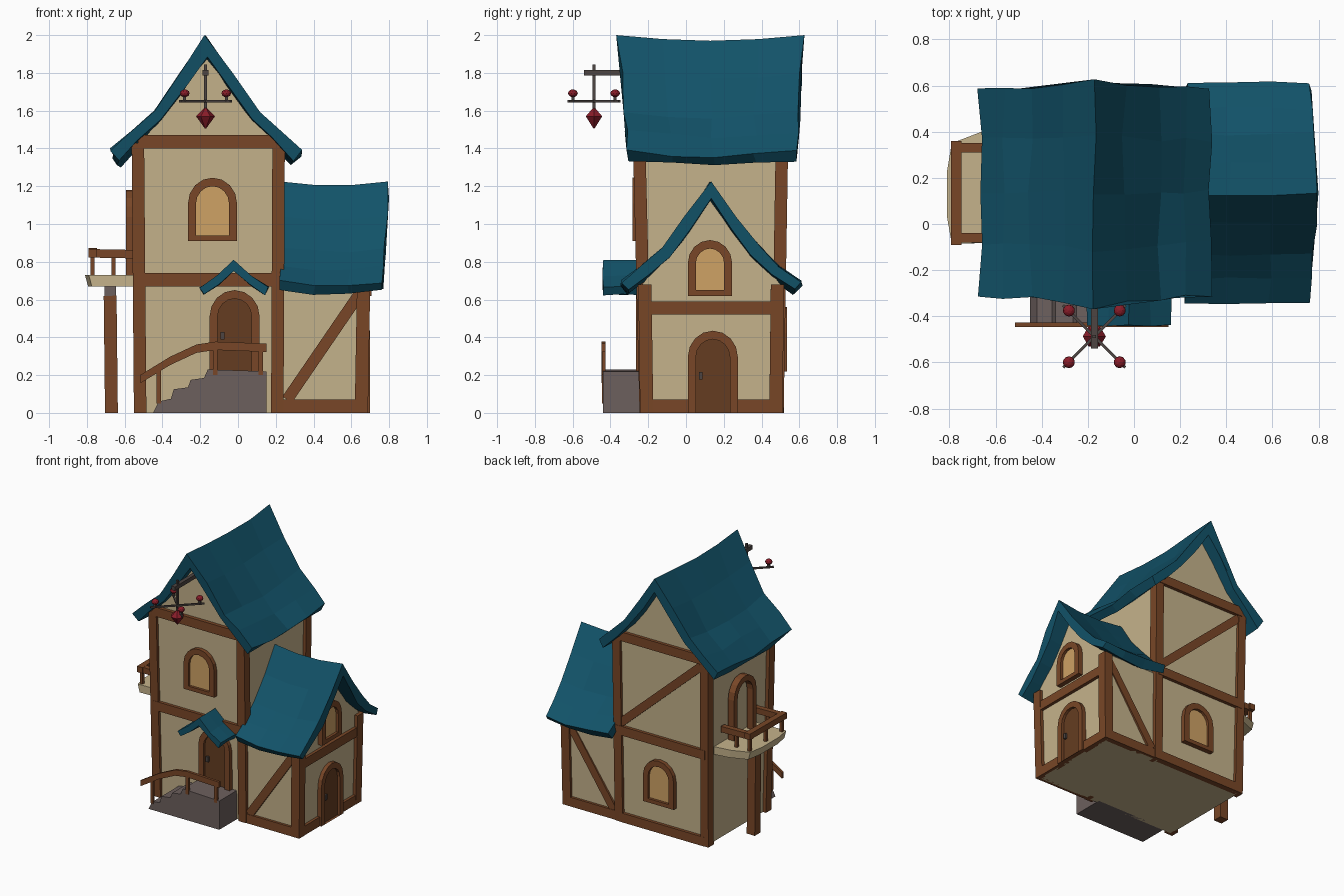
import bpy, bmesh, math, random
from mathutils import Vector, Matrix

if "Cube" in bpy.data.objects:
    bpy.data.objects.remove(bpy.data.objects["Cube"])

random.seed(4)


def material(name, r, g, b):
    m = bpy.data.materials.new(name)
    m.diffuse_color = (r, g, b, 1)
    m.use_nodes = True
    m.node_tree.nodes["Principled BSDF"].inputs["Base Color"].default_value = m.diffuse_color
    return m


PLASTER = material("cream plaster", 0.56, 0.45, 0.26)
WOOD = material("brown timber", 0.19, 0.062, 0.02)
TEAL = material("teal shingle", 0.006, 0.085, 0.14)
STONE = material("grey stone", 0.15, 0.115, 0.11)
RED = material("dark red lantern", 0.25, 0.012, 0.022)
GLASS = material("amber glass", 0.62, 0.36, 0.13)
IRON = material("dark iron", 0.075, 0.06, 0.055)
DOOR = material("dark door wood", 0.13, 0.046, 0.015)


def mesh(name, verts, faces, mat):
    bm = bmesh.new()
    vs = [bm.verts.new(v) for v in verts]
    for f in faces:
        bm.faces.new([vs[i] for i in f])
    bmesh.ops.recalc_face_normals(bm, faces=bm.faces)
    me = bpy.data.meshes.new(name)
    bm.to_mesh(me)
    bm.free()
    me.materials.append(mat)
    ob = bpy.data.objects.new(name, me)
    bpy.context.collection.objects.link(ob)
    return ob


def loft(name, rings, mat, closed=False):
    """Skin equal closed rings; cap the ends, or join last to first."""
    n, k = len(rings[0]), len(rings)
    faces = []
    for j in range(k if closed else k - 1):
        a, b = j * n, (j + 1) % k * n
        faces += [(a + i, a + (i + 1) % n, b + (i + 1) % n, b + i) for i in range(n)]
    if not closed:
        faces += [tuple(range(n)), tuple(range((k - 1) * n, k * n))]
    return mesh(name, [v for r in rings for v in r], faces, mat)


def beam(name, p, q, w, d, n, mat=WOOD):
    """Box from p to q; d is its thickness along n, w across."""
    p, q, n = Vector(p), Vector(q), Vector(n)
    s = (q - p).normalized().cross(n).normalized() * w / 2
    t = n.normalized() * d / 2
    return loft(name, [[c + s + t, c - s + t, c - s - t, c + s - t] for c in (p, q)], mat)


def arch(w, z0, z1, steps=8):
    """Round-topped outline as (u, v) points."""
    r = w / 2
    rise = min(r * 1.05, z1 - z0)
    pts = [(-r, z0), (r, z0)]
    for i in range(steps + 1):
        a = math.pi * i / steps
        pts.append((r * math.cos(a), z1 - rise + rise * math.sin(a)))
    return pts


def opening(name, x, y, turn, w, z0, z1, fill, sill=0.0):
    """Arched timber frame with a panel, on a wall turned about z (0 = front)."""
    m = Matrix.Translation((x, y, 0)) @ Matrix.Rotation(math.radians(turn), 4, 'Z')
    at = lambda pts, d: [m @ Vector((u, -d, v)) for u, v in pts]
    out, inn = arch(w, z0, z1), arch(w - 0.085, z0 + sill, z1 - 0.045)
    loft(name + "_frame", [at(out, -0.02), at(out, 0.032), at(inn, 0.032), at(inn, -0.02)], WOOD, True)
    if fill:
        loft(name + "_panel", [at(inn, 0.003), at(inn, 0.012)], fill)
    if fill is DOOR:
        h = m @ Vector((-w * 0.24, -0.018, z0 + (z1 - z0) * 0.45))
        beam(name + "_handle", h - Vector((0, 0, .02)), h + Vector((0, 0, .02)), 0.02, 0.02, (1, 0, 0), IRON)


def roof(name, axis, centre, outer, inner, a, b, ext, sag, jit, n=5):
    """Thick gable roof: half profiles (offset, z) run ridge to eave."""
    loop = [(-d, z) for d, z in reversed(outer)] + outer[1:]
    loop += list(reversed(inner)) + [(-d, z) for d, z in inner[1:]]
    lo, hi = outer[-1][1], outer[0][1]
    rings = []
    for i in range(n):
        t = i / (n - 1)
        ring = []
        for d, z in loop:
            k = max(0, (z - lo) / (hi - lo))
            s = a - ext[0] * k + t * (b + ext[1] * k - a + ext[0] * k)
            j = [random.uniform(-jit, jit) for _ in range(3)]
            across = centre + d + j[0]
            s += j[1]
            z += j[2] * (1 - k) - sag * math.sin(math.pi * t)
            ring.append((across, s, z) if axis == 'Y' else (s, across, z))
        rings.append(ring)
    return loft(name, rings, TEAL)


# Plaster walls: each gabled house section along its ridge
def section(yv):
    return [(-0.525, yv[0], 0), (0.215, yv[0], 0), (0.225, yv[1], 1.4),
            (-0.17, yv[2], 1.88), (-0.535, yv[1], 1.4)]


loft("tower_walls", [section((-0.225, -0.258, -0.265)), section((0.495, 0.52, 0.525))], PLASTER)
loft("wing_walls", [[(x, -0.222, 0), (x, 0.492, 0), (x + dx, 0.50, 0.68), (x + dx, 0.135, 1.15),
                     (x + dx, -0.232, 0.68)] for x, dx in ((0.2, 0), (0.665, 0.01))], PLASTER)

# Tower corner posts, leaning slightly outward
for x0, x1, sx in ((-0.518, -0.53, "left"), (0.208, 0.215, "right")):
    for y0, y1, sy in ((-0.213, -0.248, "front"), (0.484, 0.508, "back")):
        beam(f"tower_post_{sy}_{sx}", (x0, y0, 0), (x1, y1, 1.43), 0.066, 0.066, (0, 1, 0))
# Wing corner posts
for y0, y1, sy in ((-0.208, -0.218, "front"), (0.476, 0.484, "back")):
    beam(f"wing_post_{sy}", (0.653, y0, 0), (0.665, y1, 0.68), 0.07, 0.07, (0, 1, 0))

# Horizontal tower beams, front and back
for z, yf, yb in ((0.705, -0.243, 0.509), (1.435, -0.262, 0.522)):
    for y, s in ((yf, "front"), (yb, "back")):
        beam(f"tower_beam_{s}", (-0.53, y, z), (0.22, y, z), 0.07, 0.045, (0, 1, 0))
beam("tower_sill_back", (-0.52, 0.497, 0.035), (0.2, 0.497, 0.035), 0.07, 0.045, (0, 1, 0))
beam("tower_brace_back", (0.19, 0.507, 0.76), (-0.5, 0.517, 1.38), 0.06, 0.035, (0, 1, 0))

# Wing sills, braces and end beams
for y, s in ((-0.222, "front"), (0.492, "back")):
    beam(f"wing_sill_{s}", (0.22, y, 0.035), (0.65, y, 0.035), 0.07, 0.04, (0, 1, 0))
    beam(f"wing_brace_{s}", (0.26, y, 0.07), (0.65, y - 0.004, 0.64), 0.06, 0.035, (0, 1, 0))
for y0, y1 in ((-0.2, 0.02), (0.26, 0.47)):
    beam("wing_sill_end", (0.667, y0, 0.035), (0.667, y1, 0.035), 0.07, 0.04, (1, 0, 0))
beam("wing_beam_end", (0.675, -0.2, 0.555), (0.675, 0.47, 0.555), 0.07, 0.04, (1, 0, 0))

# Roofs
roof("tower_roof", 'Y', -0.17,
     [(0, 2.0), (0.13, 1.80), (0.28, 1.595), (0.39, 1.49), (0.50, 1.39)],
     [(0, 1.885), (0.10, 1.74), (0.235, 1.56), (0.35, 1.45), (0.46, 1.34)],
     -0.305, 0.585, (0.055, 0.035), 0.03, 0.012)
roof("wing_roof", 'X', 0.13,
     [(0, 1.225), (0.13, 1.04), (0.26, 0.875), (0.37, 0.78), (0.48, 0.695)],
     [(0, 1.135), (0.11, 0.97), (0.22, 0.83), (0.33, 0.73), (0.44, 0.65)],
     0.225, 0.765, (0, 0.035), 0.022, 0.009, 4)
roof("porch_canopy", 'Y', -0.02, [(0, 0.81), (0.09, 0.725), (0.182, 0.665)],
     [(0, 0.75), (0.08, 0.68), (0.16, 0.625)], -0.44, -0.23, (0, 0), 0, 0.004, 3)

# Doors and windows
opening("front_door", -0.018, -0.233, 0, 0.265, 0.21, 0.65, DOOR)
opening("front_window", -0.135, -0.25, 0, 0.26, 0.91, 1.245, GLASS, 0.03)
opening("wing_door", 0.668, 0.142, 90, 0.265, 0, 0.435, DOOR)
opening("wing_window", 0.676, 0.127, 90, 0.235, 0.62, 0.915, GLASS, 0.03)
opening("back_window", -0.14, 0.503, 180, 0.26, 0.22, 0.56, GLASS, 0.03)
opening("balcony_door", -0.54, 0.13, -90, 0.27, 0.70, 1.18, None)
for ob in list(bpy.data.objects):
    if ob.name == "balcony_door_frame":
        ob.location.x = -0.022

# Stone steps up to the front door
steps = [(0.15, 0), (0.15, 0.22), (-0.16, 0.23), (-0.18, 0.185), (-0.25, 0.175), (-0.265, 0.135),
         (-0.34, 0.125), (-0.355, 0.075), (-0.42, 0.06), (-0.45, 0)]
loft("stone_steps", [[(x, y, z) for x, z in steps] for y in (-0.44, -0.2)], STONE)

# Stair handrail
path = [(-0.515, 0.18), (-0.36, 0.275), (-0.22, 0.34), (-0.12, 0.355), (0.15, 0.345)]
loft("stair_handrail", [[(x, y, z + h) for y, h in ((-0.447, -.022), (-0.427, -.022), (-0.427, .022), (-0.447, .022))]
                        for x, z in path], WOOD)
for x, z0, z1 in ((-0.42, 0.05, 0.24), (-0.12, 0.2, 0.35), (0.12, 0.2, 0.34)):
    beam("handrail_post", (x, -0.435, z0), (x, -0.435, z1), 0.024, 0.018, (0, 1, 0))

# Balcony slab, support column and railing
slab = [(-0.52, -0.08), (-0.79, -0.085), (-0.81, 0.03), (-0.81, 0.23), (-0.79, 0.35), (-0.66, 0.40), (-0.52, 0.42)]
loft("balcony_slab", [[(x * (1 if z > 0.7 else 0.98), y, z) for x, y in slab] for z in (0.67, 0.73)], PLASTER)
beam("balcony_column", (-0.67, 0.14, 0), (-0.677, 0.14, 0.62), 0.068, 0.068, (0, 1, 0))
beam("column_capital", (-0.677, 0.14, 0.61), (-0.677, 0.14, 0.675), 0.06, 0.06, (0, 1, 0), STONE)
beam("balcony_rail_outer", (-0.77, -0.09, 0.845), (-0.77, 0.36, 0.85), 0.045, 0.045, (1, 0, 0))
for y in (-0.06, 0.33):
    beam("balcony_rail_side", (-0.79, y, 0.845), (-0.54, y, 0.84), 0.045, 0.04, (0, 1, 0))
    for x in (-0.77, -0.66):
        beam("balcony_baluster", (x, y, 0.72), (x, y, 0.84), 0.022, 0.022, (0, 1, 0))
beam("balcony_baluster", (-0.77, 0.135, 0.72), (-0.77, 0.135, 0.84), 0.022, 0.022, (0, 1, 0))

# Hanging lantern: bracket, rod, crossed arms, red globes and pendant
cx, cy = -0.172, -0.487
beam("lantern_bracket", (cx, -0.54, 1.80), (cx, -0.24, 1.80), 0.03, 0.03, (1, 0, 0), IRON)
beam("lantern_rod", (cx, cy, 1.6), (cx, cy, 1.845), 0.014, 0.014, (1, 0, 0), IRON)
for s in (1, -1):
    beam("lantern_arm", (cx - .135, cy - .135 * s, 1.65), (cx + .135, cy + .135 * s, 1.65), 0.012, 0.012, (0, 0, 1), IRON)
    for t in (1, -1):
        p = Vector((cx + 0.11 * t, cy + 0.112 * s, 1.65))
        beam("globe_stem", p, p + Vector((0, 0, 0.03)), 0.016, 0.016, (1, 0, 0), IRON)
        bm = bmesh.new()
        bmesh.ops.create_icosphere(bm, subdivisions=2, radius=0.026,
                                   matrix=Matrix.Translation(p + Vector((0, 0, 0.042))) @ Matrix.Diagonal((1, 1, .8, 1)))
        me = bpy.data.meshes.new("red_globe")
        bm.to_mesh(me)
        bm.free()
        me.materials.append(RED)
        bpy.context.collection.objects.link(bpy.data.objects.new("red_globe", me))
loft("red_pendant", [[(cx + r * math.cos(i * math.pi / 3), cy + r * math.sin(i * math.pi / 3), z) for i in range(6)]
                     for r, z in ((0.003, 1.505), (0.05, 1.57), (0.006, 1.615))], RED)
